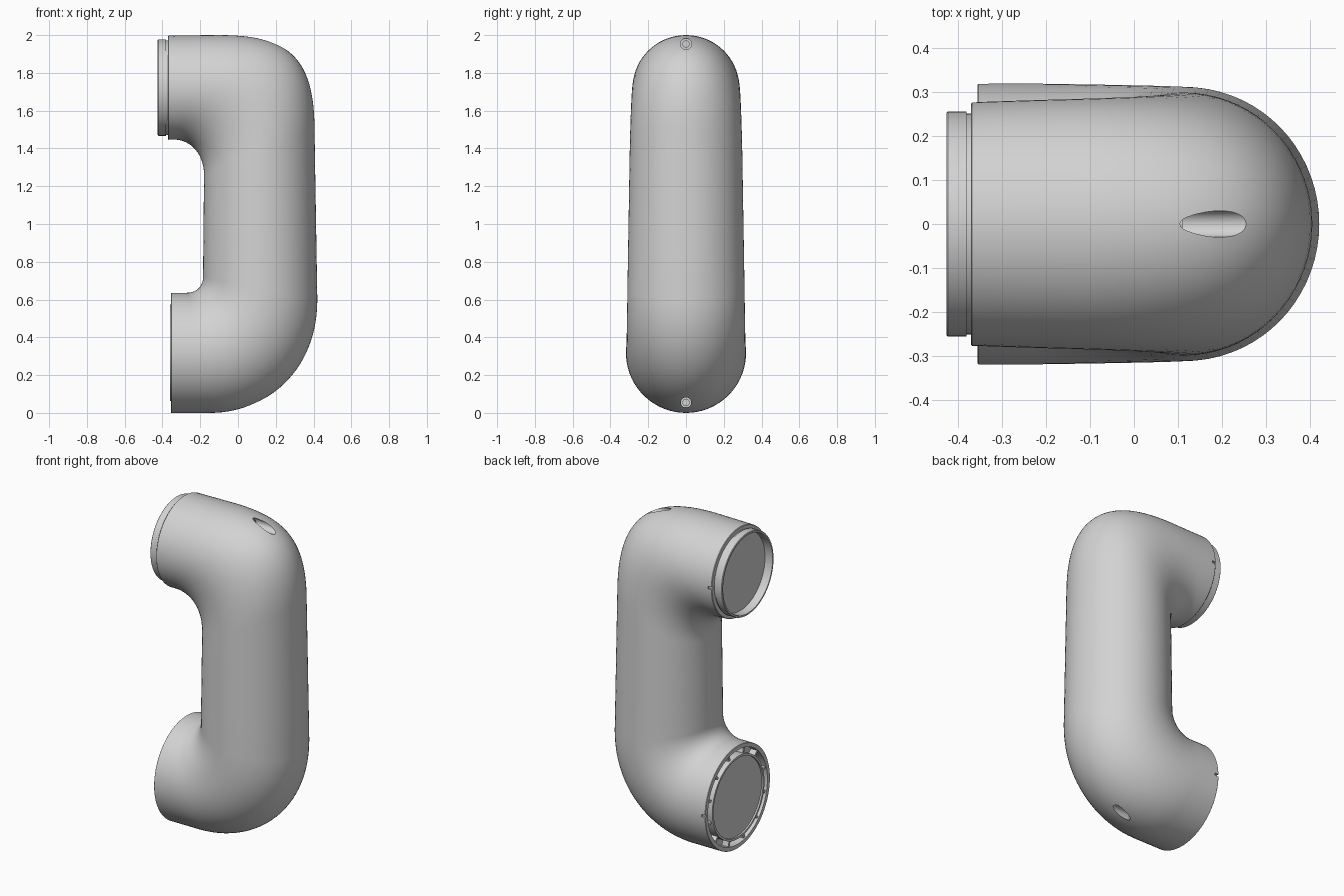
import bpy, bmesh, math
from mathutils import Vector, Matrix

if "Cube" in bpy.data.objects:
    bpy.data.objects.remove(bpy.data.objects["Cube"])

SEGMENTS = 72
TOP_Z, LOW_Z = 1.722, 0.318   # axis heights of the two sockets

grey = bpy.data.materials.new("light grey metal")
grey.use_nodes = True
grey.diffuse_color = (0.65, 0.65, 0.65, 1)
grey.node_tree.nodes["Principled BSDF"].inputs["Base Color"].default_value = grey.diffuse_color


def finish(bm, name):
    # consistent winding, then outward by signed volume
    bmesh.ops.recalc_face_normals(bm, faces=bm.faces)
    if bm.calc_volume(signed=True) < 0:
        bmesh.ops.reverse_faces(bm, faces=bm.faces)
    mesh = bpy.data.meshes.new(name)
    bm.to_mesh(mesh)
    bm.free()
    mesh.materials.append(grey)
    obj = bpy.data.objects.new(name, mesh)
    bpy.context.collection.objects.link(obj)
    return obj


def smooth(obj):
    bpy.ops.object.select_all(action='DESELECT')
    obj.select_set(True)
    bpy.context.view_layer.objects.active = obj
    bpy.ops.object.shade_smooth_by_angle(angle=math.radians(30))


def bezier(points, t):
    a, b, c, d = (Vector(p) for p in points)
    s = 1 - t
    return a * s**3 + b * 3 * s * s * t + c * 3 * s * t * t + d * t**3


def disc_ring(x, r, z, side):
    # side is +1 where the outer edge of the arm is on top, -1 where it is below
    return Vector((x, z + side * r)), Vector((x, z - side * r)), r


def bend(outer, inner, w0, w1, steps=28):
    return [(bezier(outer, i / steps), bezier(inner, i / steps),
             w0 + (w1 - w0) * i / steps) for i in range(steps + 1)]


def cylinder(name, x0, x1, r, z, sides=32):
    bm = bmesh.new()
    bmesh.ops.create_cone(bm, cap_ends=True, segments=sides, radius1=r, radius2=r, depth=x1 - x0,
                          matrix=Matrix.Translation(((x0 + x1) / 2, 0, z)) @ Matrix.Rotation(math.pi / 2, 4, 'Y'))
    return finish(bm, name)


def box(name, centre, size, turn=Matrix()):
    bm = bmesh.new()
    bmesh.ops.create_cube(bm, size=1, matrix=turn @ Matrix.Translation(centre)
                          @ Matrix.Diagonal((*size, 1)))
    return finish(bm, name)


# Rings as (outer point, inner point, half width), from upper socket to lower socket
upper_end = [(-0.375, 0.225), (-0.375, 0.24), (-0.42, 0.24), (-0.425, 0.243), (-0.425, 0.252),
             (-0.422, 0.255), (-0.38, 0.255), (-0.38, 0.25), (-0.37, 0.25), (-0.37, 0.273), (-0.367, 0.276)]
lower_end = [(-0.353, 0.318), (-0.355, 0.316), (-0.355, 0.292), (-0.305, 0.292), (-0.305, 0.256),
             (-0.36, 0.256), (-0.36, 0.243), (-0.35, 0.243)]
rings = [disc_ring(x, r, TOP_Z, 1) for x, r in upper_end]
rings += bend([(-0.1, 2.0), (0.25, 2.0), (0.405, 1.9), (0.405, 1.5)],
              [(-0.34, 1.447), (-0.25, 1.447), (-0.18, 1.37), (-0.18, 1.26)], 0.281, 0.298)
for t in (0.33, 0.67):
    rings.append((Vector((0.405 + 0.015 * t, 1.5 - 0.9 * t)),
                  Vector((-0.18 - 0.005 * t, 1.26 - 0.54 * t)), 0.298 + 0.012 * t))
rings += bend([(0.42, 0.6), (0.42, 0.22), (0.15, 0.0), (-0.15, 0.0)],
              [(-0.185, 0.72), (-0.185, 0.67), (-0.22, 0.636), (-0.27, 0.636)], 0.31, 0.318)
rings += [disc_ring(x, r, LOW_Z, -1) for x, r in lower_end]

# Arm body: one closed loft through all rings
bm = bmesh.new()
loops = []
for outer, inner, width in rings:
    mid, half = (outer + inner) / 2, (outer - inner) / 2
    loop = []
    for k in range(SEGMENTS):
        a = math.tau * k / SEGMENTS
        p = mid + half * math.cos(a)
        loop.append(bm.verts.new((p.x, width * math.sin(a), p.y)))
    loops.append(loop)
for a, b in zip(loops, loops[1:]):
    for k in range(SEGMENTS):
        n = (k + 1) % SEGMENTS
        bm.faces.new((a[k], a[n], b[n], b[k]))
bm.faces.new(loops[0])
bm.faces.new(loops[-1])
body = finish(bm, "arm_body")

# Screw bores at the outer corners and small alignment notches in the sockets
cutters = [cylinder("upper_bore", 0.09, 0.6, 0.03, 1.953),
           cylinder("lower_bore", 0.0, 0.6, 0.027, 0.055),
           box("upper_notch", (-0.365, 0.28, TOP_Z), (0.04, 0.03, 0.016)),
           box("lower_notch", (-0.35, 0.32, LOW_Z), (0.04, 0.03, 0.016))]
bpy.context.view_layer.objects.active = body
for cutter in cutters:
    mod = body.modifiers.new(cutter.name, 'BOOLEAN')
    mod.operation, mod.solver, mod.object = 'DIFFERENCE', 'EXACT', cutter
    bpy.ops.object.modifier_apply(modifier=mod.name)
    bpy.data.objects.remove(cutter)
smooth(body)

# Screw heads seated in the bores
for name, x, z in (("upper_screw", 0.085, 1.953), ("lower_screw", -0.005, 0.055)):
    smooth(cylinder(name, x, x + 0.025, 0.019, z))

# Locking lugs around the lower socket groove
for i in range(12):
    turn = Matrix.Translation((0, 0, LOW_Z)) @ Matrix.Rotation(math.tau * (i + 0.5) / 12, 4, 'X')
    box(f"socket_lug_{i + 1}", (-0.325, 0, 0.275), (0.044, 0.014, 0.038), turn)
